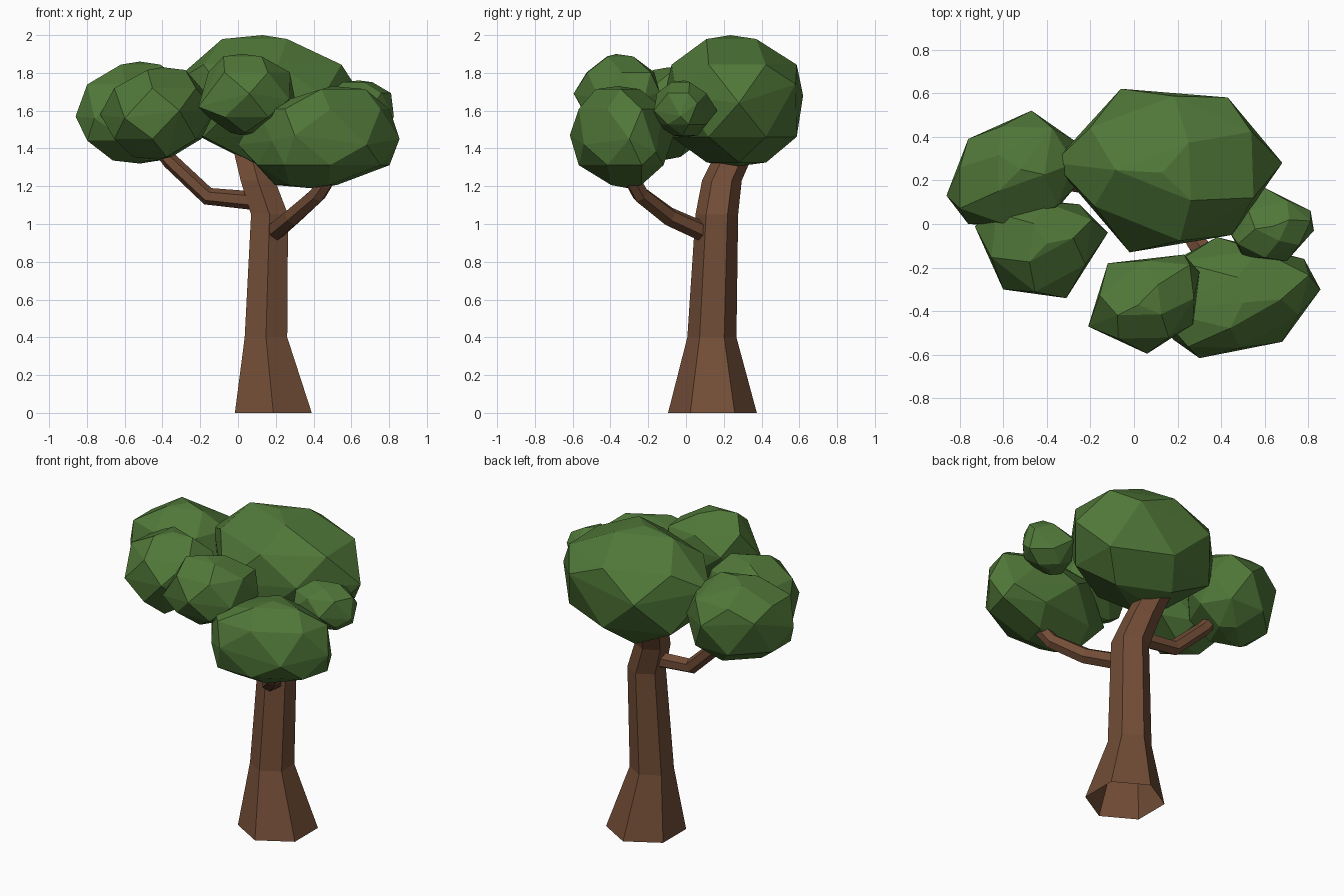
import bpy, bmesh, math
from mathutils import Vector, Quaternion

if "Cube" in bpy.data.objects:
    bpy.data.objects.remove(bpy.data.objects["Cube"])


def material(name, rgb):
    m = bpy.data.materials.new(name)
    m.diffuse_color = (*rgb, 1)
    m.use_nodes = True
    m.node_tree.nodes["Principled BSDF"].inputs["Base Color"].default_value = m.diffuse_color
    return m


BARK = material("bark brown", (0.170, 0.075, 0.038))
LEAF = material("leaf green", (0.080, 0.185, 0.040))


def finish(bm, name, mat):
    me = bpy.data.meshes.new(name)
    bm.to_mesh(me)
    bm.free()
    me.materials.append(mat)
    bpy.context.collection.objects.link(bpy.data.objects.new(name, me))


def limb(name, path, level=False, sides=6):
    """Hexagonal tube, open at its start, through (x, y, z, radius) points; level keeps rings flat."""
    bm = bmesh.new()
    pts = [Vector(p[:3]) for p in path]
    rings = []
    for i, p in enumerate(pts):
        d = pts[min(i + 1, len(pts) - 1)] - pts[max(i - 1, 0)]
        q = Quaternion() if level else d.to_track_quat('Z', 'Y')
        ring = []
        for k in range(sides):
            a = math.pi / 2 + 2 * math.pi * k / sides
            ring.append(bm.verts.new(p + q @ Vector((math.cos(a), math.sin(a), 0)) * path[i][3]))
        rings.append(ring)
    for r, s in zip(rings, rings[1:]):
        for k in range(sides):
            j = (k + 1) % sides
            bm.faces.new((r[k], r[j], s[j], s[k]))
    bm.faces.new(rings[-1])
    if not level:
        bm.faces.new(rings[0][::-1])
    finish(bm, name, BARK)


def leaf_clump(name, bottom, top, outline):
    """Faceted clump: hull of a plan outline (x, y, z), staggered rings and small end caps."""
    bm = bmesh.new()
    pts = [Vector(p) for p in outline]
    lo, hi = Vector(bottom), Vector(top)
    mid, half = (lo + hi) / 2, (hi.z - lo.z) / 2
    for i, p in enumerate(pts):
        bm.verts.new(p)
        edge = (p + pts[(i + 1) % len(pts)]) / 2
        for end, sign in ((lo, -1), (hi, 1)):
            # shoulder vertex over each outline edge
            s = mid + (edge - mid) * 0.96
            bm.verts.new((s.x, s.y, mid.z + sign * half * 0.55))
            # cap vertex over every other outline corner
            if i % 2 == (sign > 0):
                c = end + (p - mid) * 0.42
                bm.verts.new((c.x, c.y, end.z - sign * half * 0.06))
    bm.verts.new(lo)
    bm.verts.new(hi)
    hull = bmesh.ops.convex_hull(bm, input=bm.verts[:])
    loose = [v for v in bm.verts if not v.link_faces]
    bmesh.ops.delete(bm, geom=loose, context='VERTS')
    bmesh.ops.recalc_face_normals(bm, faces=bm.faces[:])
    finish(bm, name, LEAF)


# Trunk with flared foot, bending up into the crown
limb("trunk", [(0.187, 0.14, 0, 0.235), (0.148, 0.137, 0.40, 0.130), (0.167, 0.163, 1.05, 0.113),
               (0.105, 0.19, 1.23, 0.105), (0.065, 0.26, 1.38, 0.100), (0.05, 0.29, 1.46, 0.09)], level=True)

# Side branches
limb("left_branch", [(0.12, 0.16, 1.12, 0.050), (-0.16, 0.17, 1.147, 0.047),
                     (-0.36, 0.20, 1.335, 0.043), (-0.41, 0.21, 1.40, 0.04)])
limb("right_branch", [(0.19, 0.10, 0.955, 0.052), (0.29, -0.09, 1.04, 0.050),
                      (0.42, -0.24, 1.155, 0.047), (0.49, -0.30, 1.26, 0.042)])

# Leaf clumps: lowest point, highest point, plan outline
leaf_clump("crown_leaves", (0.15, 0.27, 1.305), (0.13, 0.235, 2.0),
           [(-0.06, 0.62, 1.68), (0.43, 0.58, 1.74), (0.68, 0.28, 1.64),
            (0.45, -0.05, 1.68), (-0.02, -0.13, 1.62), (-0.37, 0.28, 1.73)])
leaf_clump("back_left_leaves", (-0.52, 0.22, 1.32), (-0.52, 0.25, 1.86),
           [(-0.47, 0.52, 1.62), (-0.76, 0.39, 1.66), (-0.86, 0.13, 1.57),
            (-0.76, 0.0, 1.56), (-0.43, -0.02, 1.60), (-0.26, 0.18, 1.58), (-0.27, 0.38, 1.60)])
leaf_clump("front_left_leaves", (-0.42, -0.11, 1.34), (-0.40, -0.09, 1.83),
           [(-0.73, -0.01, 1.58), (-0.60, -0.30, 1.56), (-0.31, -0.34, 1.60),
            (-0.12, -0.04, 1.60), (-0.25, 0.09, 1.56), (-0.55, 0.12, 1.60)])
leaf_clump("front_leaves", (0.02, -0.34, 1.47), (0.02, -0.37, 1.90),
           [(-0.12, -0.18, 1.70), (-0.21, -0.47, 1.62), (0.06, -0.595, 1.69),
            (0.27, -0.46, 1.66), (0.30, -0.22, 1.67), (0.23, -0.14, 1.70)])
leaf_clump("right_leaves", (0.38, -0.31, 1.19), (0.50, -0.36, 1.73),
           [(0.18, -0.53, 1.44), (0.30, -0.615, 1.47), (0.68, -0.54, 1.42), (0.855, -0.30, 1.45),
            (0.78, -0.16, 1.38), (0.38, -0.06, 1.48), (0.0, -0.27, 1.42)])
leaf_clump("small_right_leaves", (0.64, -0.01, 1.46), (0.64, -0.01, 1.76),
           [(0.60, 0.165, 1.60), (0.81, 0.06, 1.64), (0.825, -0.03, 1.57),
            (0.70, -0.17, 1.60), (0.50, -0.15, 1.60), (0.44, -0.04, 1.62)])
